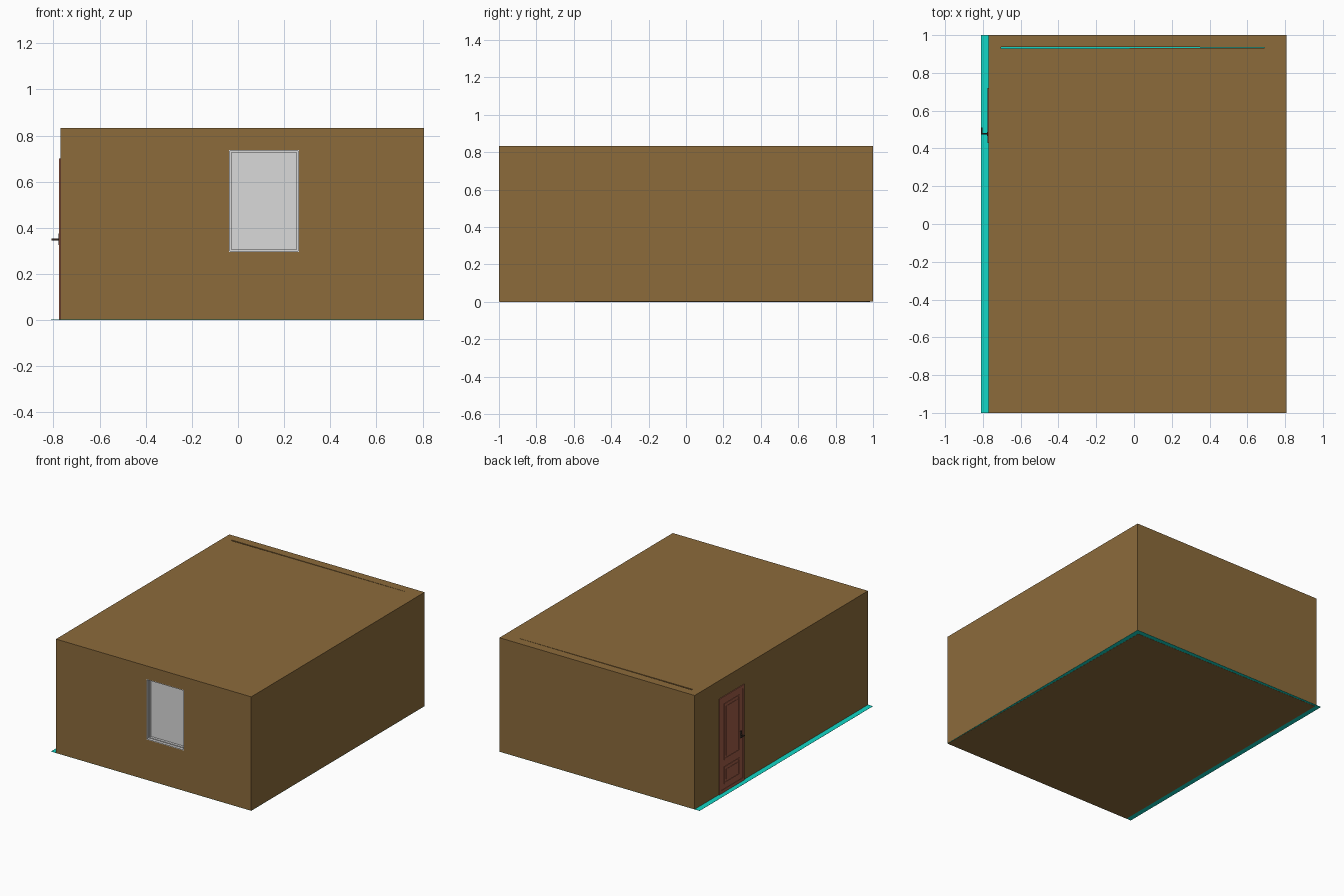
import bpy, bmesh, math
from mathutils import Vector

if "Cube" in bpy.data.objects:
    bpy.data.objects.remove(bpy.data.objects["Cube"])


def material(name, rgb):
    m = bpy.data.materials.new(name)
    m.diffuse_color = (*rgb, 1)
    m.use_nodes = True
    m.node_tree.nodes["Principled BSDF"].inputs["Base Color"].default_value = m.diffuse_color
    return m


BROWN = material("wall brown", (0.262, 0.147, 0.044))
TEAL = material("floor teal", (0.006, 0.68, 0.57))
GREY = material("window pale grey", (0.70, 0.70, 0.70))
RED = material("door red brown", (0.36, 0.11, 0.065))
DARK = material("handle dark brown", (0.06, 0.035, 0.025))


def add_object(name, bm, mat):
    bmesh.ops.recalc_face_normals(bm, faces=bm.faces)
    me = bpy.data.meshes.new(name)
    bm.to_mesh(me)
    bm.free()
    ob = bpy.data.objects.new(name, me)
    bpy.context.collection.objects.link(ob)
    me.materials.append(mat)
    return ob


def prism(name, points, z0, z1, mat):
    """Extrude a flat outline from z0 to z1."""
    bm = bmesh.new()
    face = bm.faces.new([bm.verts.new((x, y, z0)) for x, y in points])
    ext = bmesh.ops.extrude_face_region(bm, geom=[face])
    bmesh.ops.translate(bm, vec=(0, 0, z1 - z0),
                        verts=[g for g in ext["geom"] if isinstance(g, bmesh.types.BMVert)])
    return add_object(name, bm, mat)


def box(name, xs, ys, zs, mat):
    return prism(name, [(xs[0], ys[0]), (xs[1], ys[0]), (xs[1], ys[1]), (xs[0], ys[1])], *zs, mat)


def cylinder(name, start, end, radius, mat, sides=12):
    a, b = Vector(start), Vector(end)
    bm = bmesh.new()
    bmesh.ops.create_cone(bm, cap_ends=True, segments=sides, radius1=radius,
                          radius2=radius, depth=(b - a).length)
    rot = (b - a).to_track_quat('Z', 'Y').to_matrix()
    bmesh.ops.rotate(bm, verts=bm.verts, cent=(0, 0, 0), matrix=rot)
    bmesh.ops.translate(bm, verts=bm.verts, vec=(a + b) / 2)
    return add_object(name, bm, mat)


def cut(target, cutter):
    cutter.hide_render = True
    mod = target.modifiers.new("cut", 'BOOLEAN')
    mod.operation, mod.solver, mod.object = 'DIFFERENCE', 'EXACT', cutter
    bpy.context.view_layer.objects.active = target
    bpy.ops.object.modifier_apply(modifier=mod.name)
    bpy.data.objects.remove(cutter)


# walls and roof, hollow, with window opening and a tapering slit in the roof
room = box("room_shell", (-0.77, 0.807), (-1, 1), (0.002, 0.833), BROWN)
cut(room, box("inside", (-0.73, 0.767), (-0.96, 0.96), (-0.1, 0.815), BROWN))
WX, WZ = (-0.04, 0.265), (0.295, 0.737)
cut(room, box("opening", WX, (-1.1, -0.9), WZ, BROWN))
cut(room, prism("slit", [(-0.705, 0.928), (0.69, 0.933), (0.69, 0.935), (-0.705, 0.938)],
                0.7, 0.9, BROWN))

# floor sheet and the underside plate
box("floor", (-0.81, 0.807), (-1, 1), (0.001, 0.002), TEAL)
prism("underside", [(-0.772, -0.998), (0.806, -0.998), (0.772, 0.965), (-0.772, 0.985)],
      0, 0.001, BROWN)


def border(name, axis, us, zs, width, depth, mat):
    """Four bars around a rectangle; axis is the direction the rectangle faces."""
    (u0, u1), (z0, z1) = us, zs
    for tag, u, z in (("left", (u0, u0 + width), zs), ("right", (u1 - width, u1), zs),
                      ("bottom", (u0 + width, u1 - width), (z0, z0 + width)),
                      ("top", (u0 + width, u1 - width), (z1 - width, z1))):
        if axis == 'y':
            box(f"{name}_{tag}", u, depth, z, mat)
        else:
            box(f"{name}_{tag}", depth, u, z, mat)


# window: two stepped frames and a pane
border("window_frame", 'y', WX, WZ, 0.005, (-1.0, -0.955), GREY)
border("window_sash", 'y', (WX[0] + 0.005, WX[1] - 0.005), (WZ[0] + 0.005, WZ[1] - 0.005),
       0.006, (-0.98, -0.955), GREY)
box("window_pane", WX, (-0.962, -0.95), WZ, GREY)

# door: casing, leaf, two moulded panels
DY = (0.43, 0.72)
border("door_casing", 'x', DY, (0.002, 0.70), 0.022, (-0.7755, -0.765), RED)
box("door_leaf", (-0.7725, -0.765), DY, (0.002, 0.695), RED)
for tag, zs in (("upper", (0.235, 0.645)), ("lower", (0.06, 0.185))):
    ys = (0.485, 0.665)
    border(f"door_{tag}_moulding", 'x', ys, zs, 0.01, (-0.7755, -0.77), RED)
    box(f"door_{tag}_panel", (-0.7745, -0.77), (ys[0] + 0.025, ys[1] - 0.025),
        (zs[0] + 0.025, zs[1] - 0.025), RED)

# handle: back plate, stem, lever
box("handle_plate", (-0.778, -0.77), (0.466, 0.486), (0.325, 0.375), DARK)
cylinder("handle_stem", (-0.775, 0.478, 0.35), (-0.808, 0.478, 0.35), 0.004, DARK)
cylinder("handle_lever", (-0.805, 0.474, 0.35), (-0.805, 0.512, 0.35), 0.004, DARK)
